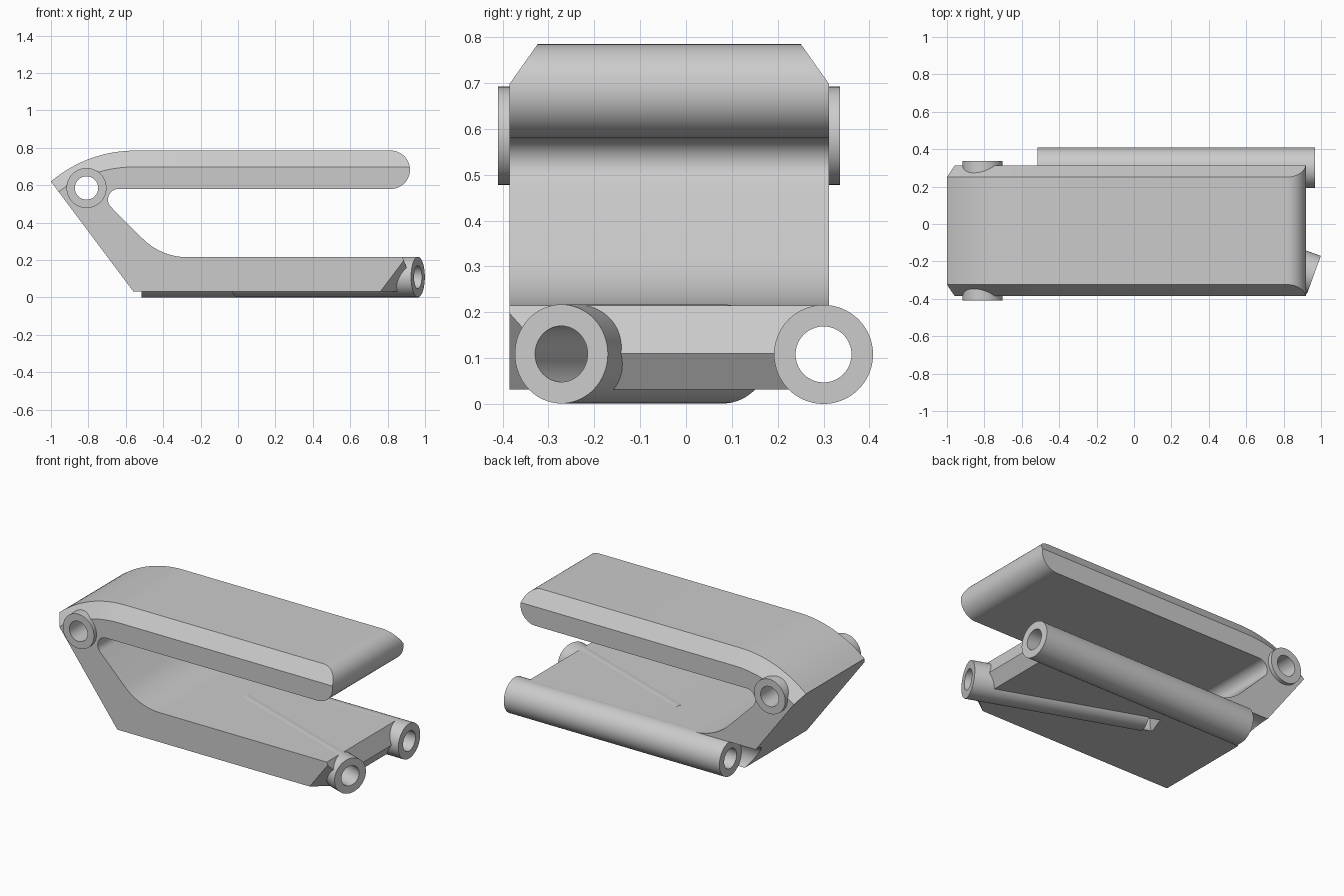
import bpy, bmesh, math
from mathutils import Vector, Matrix

if "Cube" in bpy.data.objects:
    bpy.data.objects.remove(bpy.data.objects["Cube"])

grey = bpy.data.materials.new("plain grey")
grey.diffuse_color = (0.6, 0.6, 0.6, 1)
grey.use_nodes = True
grey.node_tree.nodes["Principled BSDF"].inputs["Base Color"].default_value = grey.diffuse_color


def make(name, bm):
    bmesh.ops.recalc_face_normals(bm, faces=bm.faces)
    me = bpy.data.meshes.new(name)
    bm.to_mesh(me)
    bm.free()
    me.materials.append(grey)
    ob = bpy.data.objects.new(name, me)
    bpy.context.collection.objects.link(ob)
    return ob


def rod(name, start, end, r):
    a, b = Vector(start), Vector(end)
    bm = bmesh.new()
    rot = (b - a).to_track_quat('Z', 'Y').to_matrix().to_4x4()
    bmesh.ops.create_cone(bm, cap_ends=True, segments=64, radius1=r, radius2=r,
                          depth=(b - a).length,
                          matrix=Matrix.Translation((a + b) / 2) @ rot)
    return make(name, bm)


def cut(ob, cutter):
    cutter.hide_render = True
    m = ob.modifiers.new("cut", 'BOOLEAN')
    m.operation, m.solver, m.object = 'DIFFERENCE', 'EXACT', cutter
    bpy.context.view_layer.objects.active = ob
    bpy.ops.object.modifier_apply(modifier=m.name)
    bpy.data.objects.remove(cutter)


def smooth(ob):
    bpy.ops.object.select_all(action='DESELECT')
    ob.select_set(True)
    bpy.context.view_layer.objects.active = ob
    bpy.ops.object.shade_smooth_by_angle(angle=math.radians(25))


def arc(cx, cz, r, a0, a1, n):
    return [(cx + r * math.cos(math.radians(a0 + (a1 - a0) * i / n)),
             cz + r * math.sin(math.radians(a0 + (a1 - a0) * i / n))) for i in range(n + 1)]


Y0, Y1 = -0.385, 0.312

# Clamp body: upper arm, slanted back and lower plate from one side profile
top = arc(-0.55, 0.089, 0.696, 130.3, 90, 16)
profile = (top
           + arc(0.817, 0.6825, 0.1025, 90, -90, 24)
           + arc(-0.638, 0.523, 0.057, 90, 225, 12)
           + arc(-0.27, 0.555, 0.34, 225, 270, 12)
           + [(0.88, 0.215), (0.92, 0.11), (0.87, 0.032), (-0.56, 0.032)])
bm = bmesh.new()
f = bm.faces.new([bm.verts.new((x, Y0, z)) for x, z in profile])
ext = bmesh.ops.extrude_face_region(bm, geom=[f])
bmesh.ops.translate(bm, vec=(0, Y1 - Y0, 0),
                    verts=[v for v in ext['geom'] if isinstance(v, bmesh.types.BMVert)])
body = make("clamp_body", bm)

# Bevels along both upper edges, following the arm's top curve
path = [(top[0][0] - 0.1, top[0][1] - 0.085)] + top + [(1.1, 0.785)]
for y, s in ((Y0, 1), (Y1, -1)):
    bm = bmesh.new()
    section = ((0.0615, 0), (-0.0615, -0.174), (-0.0615, 0.1), (0.0615, 0.1))
    rings = [[bm.verts.new((x, y + s * dy, z + dz)) for dy, dz in section] for x, z in path]
    for a, b in zip(rings, rings[1:]):
        for i in range(4):
            bm.faces.new((a[i], a[i - 1], b[i - 1], b[i]))
    bm.faces.new(rings[0])
    bm.faces.new(rings[-1])
    cut(body, make("bevel_cutter", bm))

# Slanted trim on the lower front corner
p = Vector((0.76, Y0, 0.03))
n = Vector((0.0176, -0.0222, -0.0133)).normalized()
bm = bmesh.new()
bmesh.ops.create_cube(bm, size=0.5, matrix=Matrix.Translation(p + n * 0.25)
                      @ n.to_track_quat('Z', 'Y').to_matrix().to_4x4())
cut(body, make("corner_cutter", bm))

# Tube axes
d = Vector((-0.94, 0.342, 0)).normalized()
lug_end = Vector((0.962, -0.272, 0.109))
inner_end = lug_end + d * 1.03
rear_a, rear_b = Vector((-0.515, 0.3, 0.108)), Vector((0.967, 0.3, 0.108))
pivot_a, pivot_b = Vector((-0.81, -0.41, 0.585)), Vector((-0.81, 0.336, 0.585))
ex, ey = Vector((1, 0, 0)), Vector((0, 1, 0))

# Clearance beyond the hidden ends of both lower tubes
cut(body, rod("rear_clearance", rear_a - ex * 0.5, rear_a, 0.1085))
cut(body, rod("inner_clearance", inner_end, inner_end + d * 0.07, 0.1))

# Hollow tubes, with their bores also passing through the body
for name, a, b, r, bore, u, extra in (
        ("rear_tube", rear_a, rear_b, 0.108, 0.061, ex, 0.3),
        ("angled_tube", inner_end, lug_end, 0.108, 0.061, -d, 0.02),
        ("pivot_boss", pivot_a, pivot_b, 0.107, 0.062, ey, 0.1)):
    tube = rod(name, a, b, r)
    for ob in (tube, body):
        cut(ob, rod("bore_cutter", a - u * extra, b + u * extra, bore))
    smooth(tube)
smooth(body)
